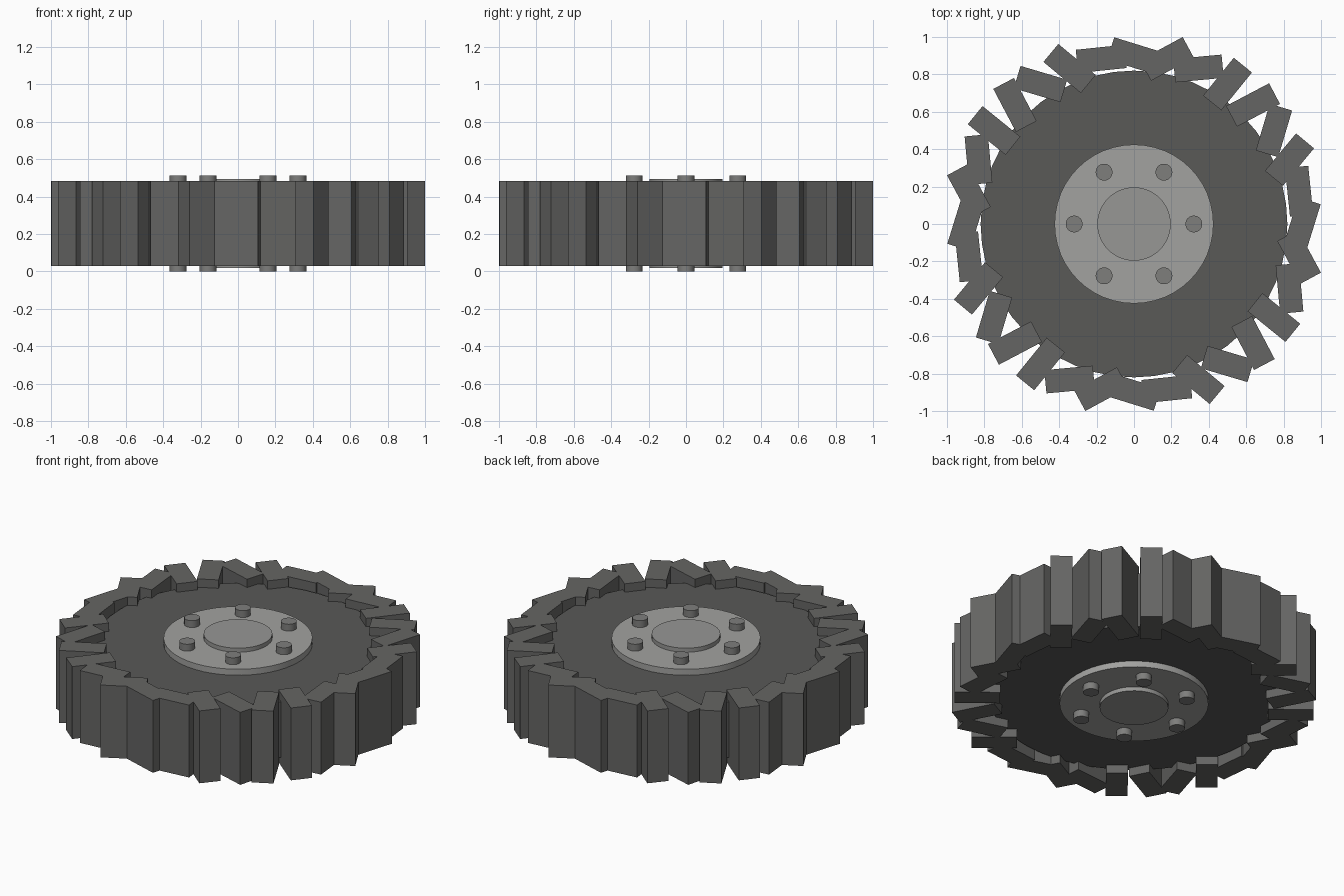
import bpy, bmesh
from math import pi, cos, sin, radians
from mathutils import Matrix

if "Cube" in bpy.data.objects:
    bpy.data.objects.remove(bpy.data.objects["Cube"])

MID = 0.256  # mid height of the wheel


def material(name, v):
    m = bpy.data.materials.new(name)
    m.diffuse_color = (v, v, v * 0.97, 1)
    m.use_nodes = True
    m.node_tree.nodes["Principled BSDF"].inputs["Base Color"].default_value = m.diffuse_color
    return m


def finish(name, bm, mat, smooth):
    me = bpy.data.meshes.new(name)
    bm.to_mesh(me)
    bm.free()
    ob = bpy.data.objects.new(name, me)
    bpy.context.collection.objects.link(ob)
    me.materials.append(mat)
    if smooth:
        bpy.ops.object.select_all(action='DESELECT')
        ob.select_set(True)
        bpy.context.view_layer.objects.active = ob
        bpy.ops.object.shade_smooth_by_angle(angle=radians(30))
    return ob


def disc(name, r, half, mat, sides=48, x=0.0, y=0.0):
    bm = bmesh.new()
    bmesh.ops.create_cone(bm, cap_ends=True, segments=sides, radius1=r, radius2=r,
                          depth=2 * half, matrix=Matrix.Translation((x, y, MID)))
    return finish(name, bm, mat, True)


rubber = material("rubber", 0.10)
tread = material("tread_rubber", 0.13)
plate = material("plate_metal", 0.36)
cap = material("cap_metal", 0.31)
steel = material("bolt_steel", 0.21)

# tyre body, wheel plate and central hub, each running through the wheel
disc("tyre", 0.82, 0.175, rubber)
disc("wheel_plate", 0.425, 0.213, plate)
disc("hub", 0.196, 0.239, cap)

# six bolts showing on both faces
for i in range(6):
    a = i * pi / 3
    disc(f"bolt_{i + 1}", 0.045, 0.256, steel, 24, 0.32 * cos(a), 0.32 * sin(a))

# tread blocks: alternating tilt, turning against the ring direction
for i in range(32):
    a = i * pi / 16
    tilt = 0.3 if i % 2 else -0.3
    bm = bmesh.new()
    mat = (Matrix.Translation((0.9 * cos(a), 0.9 * sin(a), MID))
           @ Matrix.Rotation(pi / 2 - a + tilt, 4, 'Z')
           @ Matrix.Diagonal((0.26, 0.125, 0.456, 1)))
    bmesh.ops.create_cube(bm, size=1, matrix=mat)
    finish(f"tread_block_{i + 1}", bm, tread, False)
